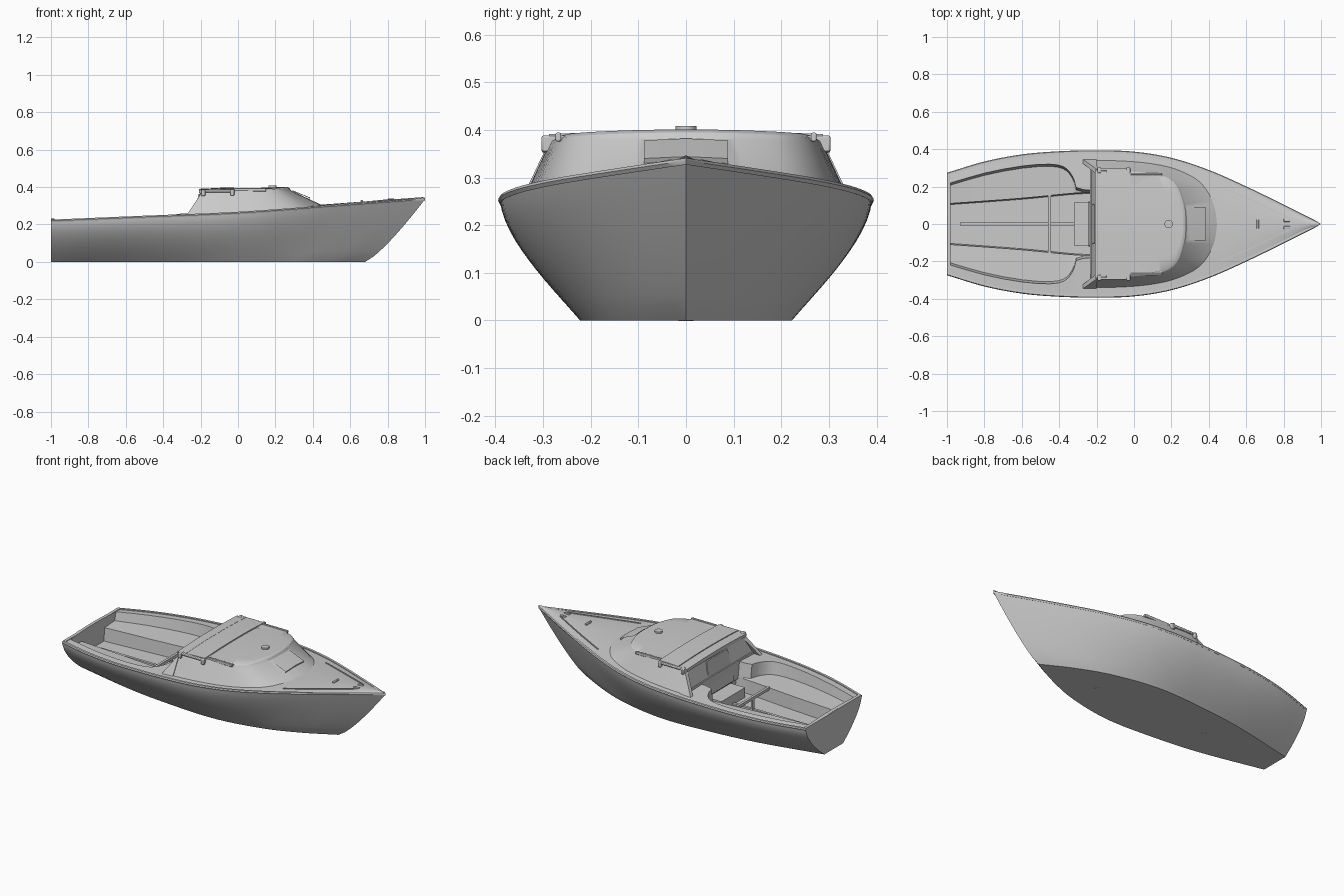
import bpy, bmesh, math
from mathutils import Vector

if "Cube" in bpy.data.objects:
    bpy.data.objects.remove(bpy.data.objects["Cube"])

grey = bpy.data.materials.new("light_grey")
grey.use_nodes = True
grey.diffuse_color = (0.6, 0.6, 0.6, 1)
grey.node_tree.nodes["Principled BSDF"].inputs["Base Color"].default_value = (0.6, 0.6, 0.6, 1)


def curve(x, table):
    """Smooth curve through (x, value) points."""
    i = max(0, min(len(table) - 2, sum(p[0] <= x for p in table) - 1))
    (x0, a), (x1, b) = table[i], table[i + 1]

    def slope(j):
        lo, hi = max(j - 1, 0), min(j + 1, len(table) - 1)
        return (table[hi][1] - table[lo][1]) / (table[hi][0] - table[lo][0])
    h = x1 - x0
    t = min(max((x - x0) / h, 0), 1)
    return (a * (1 + 2 * t) * (1 - t) ** 2 + b * t * t * (3 - 2 * t)
            + h * t * (1 - t) * (slope(i) * (1 - t) - slope(i + 1) * t))


def finish(name, bm, angle=30):
    bmesh.ops.remove_doubles(bm, verts=bm.verts, dist=0.0002)
    bmesh.ops.recalc_face_normals(bm, faces=bm.faces)
    mesh = bpy.data.meshes.new(name)
    bm.to_mesh(mesh)
    bm.free()
    mesh.materials.append(grey)
    obj = bpy.data.objects.new(name, mesh)
    bpy.context.collection.objects.link(obj)
    bpy.ops.object.select_all(action="DESELECT")
    obj.select_set(True)
    bpy.context.view_layer.objects.active = obj
    bpy.ops.object.shade_smooth_by_angle(angle=math.radians(angle))
    return obj


def loft(name, rows, mirror=True, closed=False, caps="", flip=False):
    """Skin rows of points; half sections are mirrored across y."""
    if mirror:
        rows = [r + [(x, -y, z) for x, y, z in reversed(r)] for r in rows]
    bm = bmesh.new()
    grid = [[bm.verts.new(p) for p in r] for r in rows]
    n = len(grid[0])
    for a, b in zip(grid, grid[1:]):
        for j in range(n if closed else n - 1):
            k = (j + 1) % n
            bm.faces.new((a[j], a[k], b[k], b[j]))
    if "s" in caps:
        bm.faces.new(grid[0])
    if "e" in caps:
        bm.faces.new(grid[-1])
    obj = finish(name, bm)
    if flip:
        obj.data.flip_normals()
    return obj


def box(name, x, y, z, bevel=0.0):
    """Box from (min, max) ranges."""
    bm = bmesh.new()
    bmesh.ops.create_cube(bm, size=1)
    for v in bm.verts:
        v.co = [r[0] + (c + 0.5) * (r[1] - r[0]) for c, r in zip(v.co, (x, y, z))]
    obj = finish(name, bm)
    if bevel:
        m = obj.modifiers.new("soft_edges", "BEVEL")
        m.width, m.segments = bevel, 2
    return obj


def disc(name, x, y, z, r, h):
    bm = bmesh.new()
    bmesh.ops.create_cone(bm, cap_ends=True, segments=24, radius1=r, radius2=r, depth=h)
    bmesh.ops.translate(bm, verts=bm.verts, vec=(x, y, z))
    return finish(name, bm)


# Main lines of the boat: beam, sheer height and flat bottom
BEAM = [(-1, .27), (-.8, .33), (-.6, .368), (-.4, .385), (-.2, .39), (0, .383),
        (.2, .35), (.4, .285), (.6, .197), (.8, .1), (1, 0)]
SHEER = [(-1, .22), (-.5, .241), (0, .262), (.5, .298), (1, .335)]
BOTTOM = [(0, .09), (.24, .175), (.42, .21), (.6, .22), (.77, .17), (.89, .095), (1, 0)]


def beam(x):
    return max(0, curve(x, BEAM))


def sheer(x):
    return curve(x, SHEER)


def deck_z(x, y):
    return sheer(x) + 0.012 * (1 - (y / max(beam(x), .01)) ** 2)


# Hull with flat bottom, flared sides and raked stem
hull_rows = []
for i in range(49):
    u = i / 48
    top, low = beam(2 * u - 1), max(0, curve(u, BOTTOM))
    row = []
    for j in range(13):
        v = 1 - j / 12
        length = 1.68 + 0.32 * v ** 0.8
        row.append((-1 + length * u, low + (top - low) * (1 - (1 - v) ** 1.6),
                    v * sheer(2 * u - 1)))
    hull_rows.append(row + [(row[-1][0], 0, 0)])
loft("hull", hull_rows, caps="s")

# Rubbing strake along the sheer
for side in (1, -1):
    rows = []
    for i in range(49):
        x = -1 + i / 24
        y, z, w = beam(x), sheer(x), min(.014, beam(x))
        rows.append([(x, side * a, z + b) for a, b in
                     ((y - w, -.004), (y - w, .006), (y, .006), (y + .004 * (x < .98), 0), (y, -.008))])
    loft("rub_rail_" + ("left" if side > 0 else "right"), rows, mirror=False, closed=True, caps="se")
box("stern_rail", (-1, -.982), (-.265, .265), (.214, .228))

# Deck sections drop into the seats and foot well
COCKPIT = [(-.98, .22), (-.8, .272), (-.6, .31), (-.45, .32), (-.38, .308),
           (-.345, .28), (-.32, .235), (-.31, .195), (-.22, .18)]
WELL = [(-.98, .11), (-.6, .138), (-.32, .165), (-.22, .17)]


def flat_section(x):
    ys = [beam(x) * k for k in (1, .8, .6, .45, .3, .15, 0)]
    return [(x, y, deck_z(x, y)) for y in ys]


def cockpit_section(x):
    c, w, seat = curve(x, COCKPIT), curve(x, WELL), .175
    profile = [(c, deck_z(x, c)), (c - .012, seat), (w, seat - .005), (w - .006, .09),
               (w * .5, .09), (0, .09)]
    return [(x, beam(x), sheer(x))] + [(x, *p) for p in profile]


well_x = [-.98, -.9, -.8, -.7, -.6, -.52, -.45, -.41, -.38, -.36, -.345, -.33, -.32, -.31, -.27, -.22]
rows = [flat_section(-1), flat_section(-.98)]
rows[1] = [(-.98, y, deck_z(-.98, y)) for y in (beam(-.98), .22, .2, .11, .1, .05, 0)]
rows += [cockpit_section(x) for x in well_x]
rows += [[(-.22, y, deck_z(-.22, y)) for y in (beam(-.22), .18, .168, .167, .16, .085, 0)]]
rows += [flat_section(-.2 + 1.2 * i / 30) for i in range(31)]
deck = loft("deck_and_cockpit", rows)
if sum(p.normal.z * p.area for p in deck.data.polygons) < 0:
    deck.data.flip_normals()

# Cabin trunk: sloped sides, rounded roof edge and cambered roof
BASE = [(-.235, .343), (-.1, .342), (.05, .332), (.18, .31), (.28, .275), (.36, .23),
        (.42, .165), (.46, .085), (.475, 0)]
ROOF = [(-.2, .29), (-.12, .292), (0, .285), (.1, .275), (.18, .255), (.235, .21),
        (.265, .14), (.28, .07), (.283, 0)]


def spread(table, t):
    keys = range(len(table))
    return (curve(t, [(k, table[k][0]) for k in keys]), max(0, curve(t, [(k, table[k][1]) for k in keys])))


def roof_z(x, y):
    return .378 + .032 * (x + .2) + .008 * (1 - (y / .29) ** 2)


rows = []
for i in range(33):
    (bx, by), (rx, ry) = spread(BASE, i / 4), spread(ROOF, i / 4)
    ix = rx - .02 * max(0, rx) / .283
    iy = ry * .94
    row = [(bx, by, sheer(bx) - .005), (rx, ry, roof_z(rx, ry) - .02),
           (rx * .6 + ix * .4, ry * .98, roof_z(rx, ry) - .007)]
    rows.append(row + [(ix, iy * k, roof_z(ix, iy * k)) for k in (1, .75, .5, .25, 0)])
loft("cabin", rows, caps="s")

# Side wings behind the cabin bulkhead
for side in (1, -1):
    inner = [(-.275, .325, .25), (-.2, .325, .25), (-.195, .262, .37)]
    outer = [(-.275, .347, .25), (-.2, .347, .25), (-.195, .29, .37)]
    loft("cabin_wing", [[(x, side * y, z) for x, y, z in r] for r in (inner, outer)],
         mirror=False, closed=True, caps="se")
    # Raised hatch ends, grab rails and roof pads
    lo, hi = sorted((side * .272, side * .303))
    box("hatch_end", (-.195, -.175), (lo, hi), (.352, .386), .004)
    box("hatch_end", (-.04, -.02), (lo, hi), (.354, .388), .004)
    lo, hi = sorted((side * .283, side * .298))
    box("hatch_side", (-.19, -.025), (lo, hi), (.372, .386), .004)
    lo, hi = sorted((side * .262, side * .274))
    box("grab_rail", (-.02, .15), (lo, hi), (.376, .394), .003)
    lo, hi = sorted((side * .21, side * .262))
    box("roof_pad", (-.05, .15), (lo, hi), (.374, .3885))

# Sliding roof panels
for name, x0, x1, lift in (("aft_roof_panel", -.208, -.152, .005), ("roof_panel", -.148, -.022, .007)):
    rows = []
    for x in (x0, x1):
        ys = [.288 - .288 * k / 6 for k in range(7)]
        top = [(x, y, roof_z(x, y) + lift) for y in ys]
        rows.append([(x, .288, roof_z(x, .288) - .01)] + top)
    loft(name, rows, caps="se")

# Companionway door, sill and step
loft("companionway_door", [[(-.244, .12, .17), (-.212, .1, .362)], [(-.236, .12, .17), (-.204, .1, .362)]],
     closed=True, caps="se")
box("companionway_step", (-.32, -.22), (-.115, .115), (.09, .15))
box("bulkhead_base", (-.235, -.2), (-.325, .325), (.16, .27))

# Cockpit centre box and cross beam
box("centre_box", (-.93, -.32), (-.008, .008), (.088, .1))
box("cross_beam", (-.46, -.445), (-.156, .156), (.158, .175))
box("beam_post", (-.458, -.447), (-.01, .01), (.09, .16))

# Fore hatch plate on the sloping cabin front
z_hi, z_lo = .378, .34
loft("fore_hatch", [[(.292, .088, z_hi), (.292, 0, z_hi + .004)], [(.385, .088, z_lo), (.385, 0, z_lo + .004)],
                    [(.375, .088, z_lo - .02), (.375, 0, z_lo - .02)],
                    [(.282, .088, z_hi - .02), (.282, 0, z_hi - .02)]], caps="se")
disc("mast_step", .185, 0, .398, .022, .02)

# Foredeck toe rails, cleat and bow fitting
for side in (1, -1):
    rows = []
    for i in range(13):
        x = .45 + .38 * i / 12
        y = beam(x) * .78 - .035 * (x - .45) / .38
        z = deck_z(x, y)
        rows.append([(x, side * (y + a), z + b) for a, b in ((-.003, -.004), (-.003, .005), (.003, .005), (.003, -.004))])
    loft("toe_rail", rows, mirror=False, closed=True, caps="se")
    lo, hi = sorted((side * .012, side * .028))
    box("bow_fairlead", (.8, .835), (lo, hi), (.32, .338), .003)
box("deck_cleat", (.655, .668), (-.025, .025), (.312, .33), .003)

# Drain plates under the flat bottom
for x in (.26, -.5):
    disc("drain_plate", x, 0, .0005, .016, .003)
